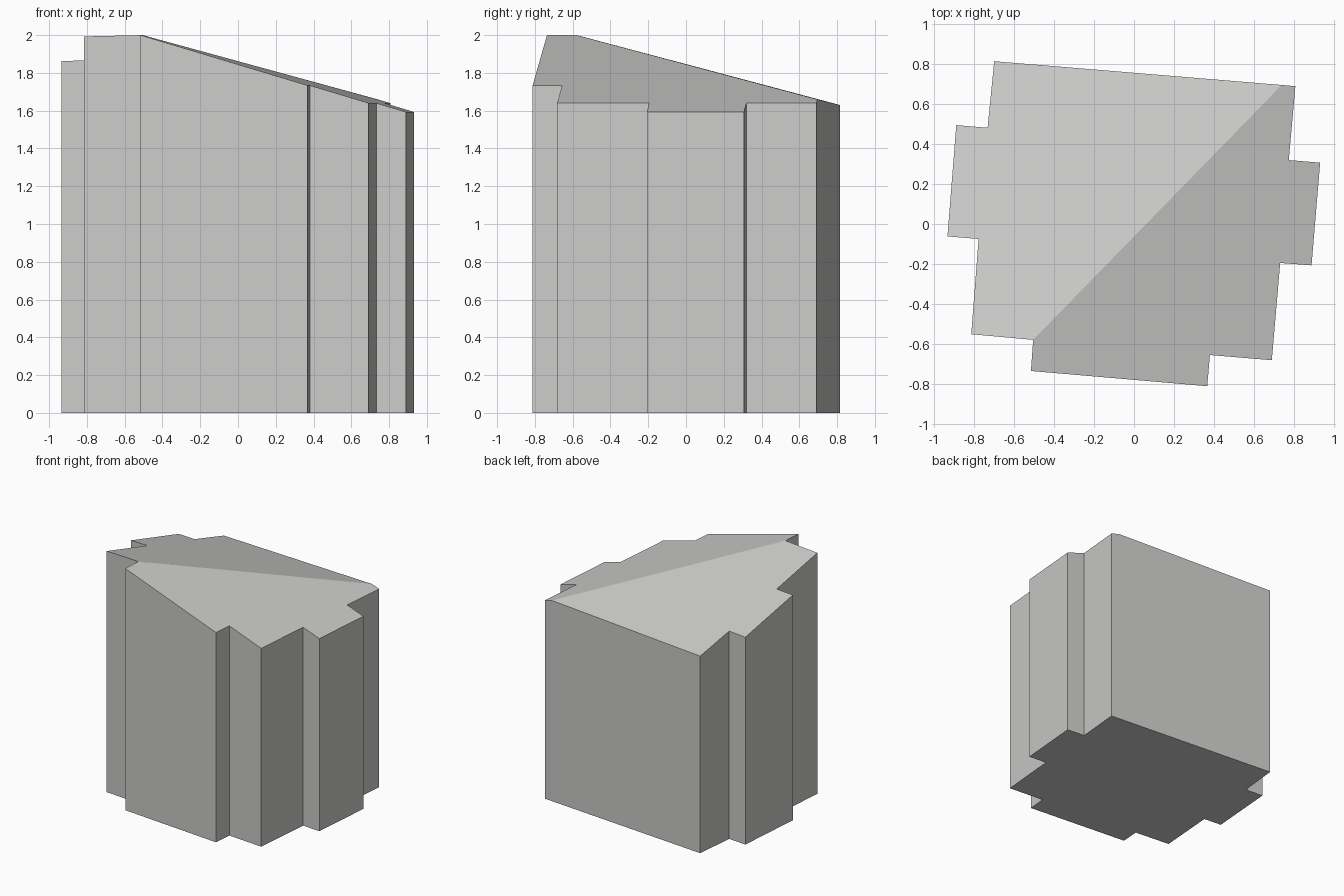
import bpy, bmesh

if "Cube" in bpy.data.objects:
    bpy.data.objects.remove(bpy.data.objects["Cube"])

# Slightly rotated stepped footprint, clockwise from the back left corner.
# Index 1 is where the roof ridge meets the back wall, index 11 its front end.
outline = [(-0.70, 0.815), (0.74, 0.696), (0.808, 0.69), (0.775, 0.32),
           (0.932, 0.307), (0.889, -0.207), (0.732, -0.195), (0.69, -0.682),
           (0.38, -0.656), (0.367, -0.812), (-0.516, -0.736), (-0.505, -0.58),
           (-0.815, -0.552), (-0.778, -0.075), (-0.934, -0.062),
           (-0.89, 0.495), (-0.733, 0.482)]


def roof_height(x, y):
    # Two sloping planes measured along the rotated building axes
    u, v = 0.9966 * x - 0.083 * y, 0.083 * x + 0.9966 * y
    return min(2.0, 1.864 - 0.3 * u, 1.8454 + 0.0208 * u - 0.2646 * v)


grey = bpy.data.materials.new("light grey")
grey.diffuse_color = (0.6, 0.6, 0.59, 1)
grey.use_nodes = True
grey.node_tree.nodes["Principled BSDF"].inputs["Base Color"].default_value = grey.diffuse_color

# Walls, floor and two roof slopes as one closed solid
bm = bmesh.new()
low = [bm.verts.new((x, y, 0)) for x, y in outline]
top = [bm.verts.new((x, y, roof_height(x, y))) for x, y in outline]
n = len(outline)
for i in range(n):
    j = (i + 1) % n
    bm.faces.new((low[i], low[j], top[j], top[i]))
bm.faces.new(low)
bm.faces.new(top[1:12])              # right slope
bm.faces.new(top[11:] + top[:2])     # back left slope
bmesh.ops.recalc_face_normals(bm, faces=bm.faces[:])

mesh = bpy.data.meshes.new("building_block")
bm.to_mesh(mesh)
bm.free()
mesh.materials.append(grey)
block = bpy.data.objects.new("building_block", mesh)
bpy.context.collection.objects.link(block)
